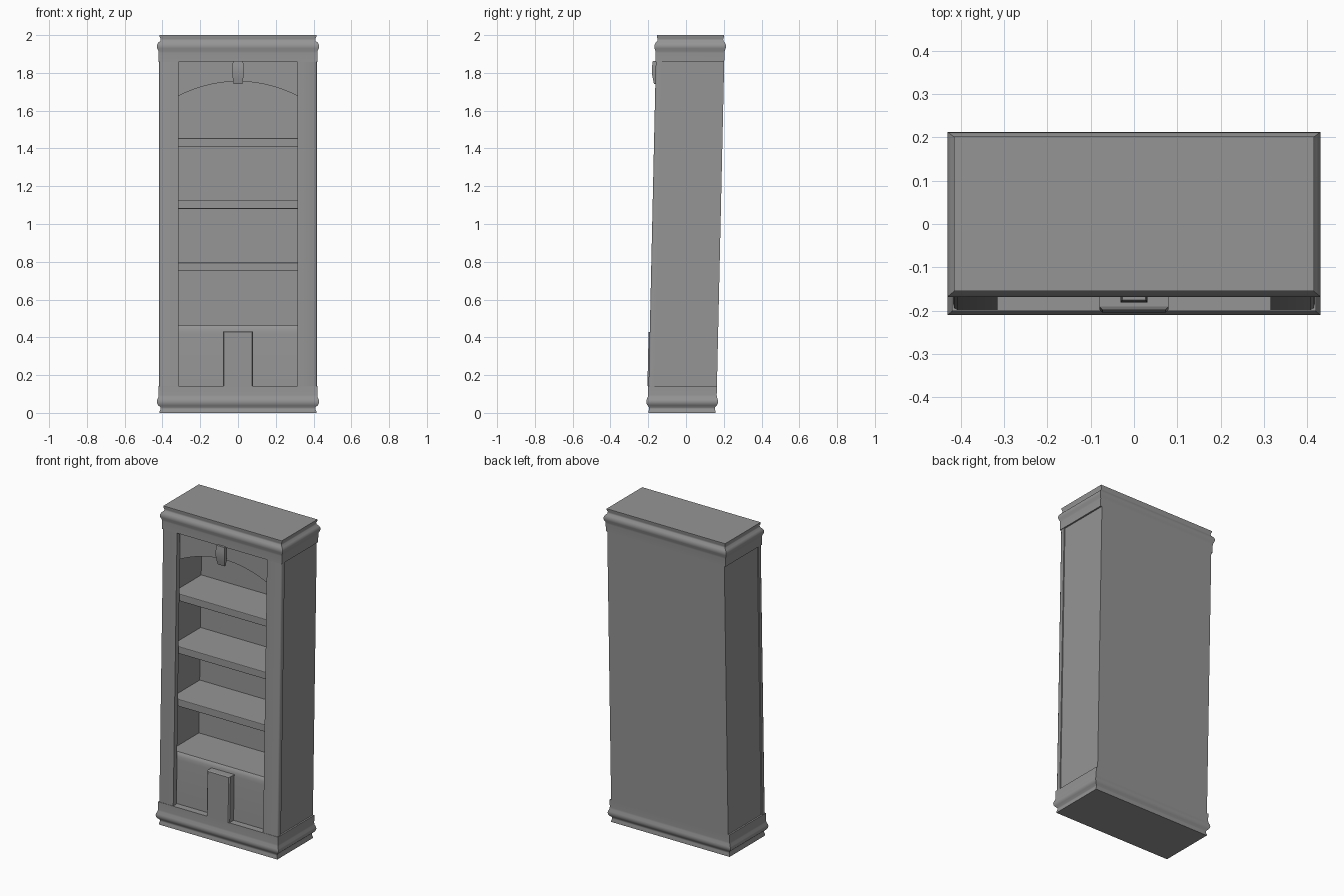
import bpy, bmesh, math

if "Cube" in bpy.data.objects:
    bpy.data.objects.remove(bpy.data.objects["Cube"])

LEAN = 0.0225          # the whole case leans backwards

# Dark grey finish
finish_mat = bpy.data.materials.new("dark_grey")
finish_mat.diffuse_color = (.30, .30, .30, 1)
finish_mat.use_nodes = True
finish_mat.node_tree.nodes["Principled BSDF"].inputs["Base Color"].default_value = finish_mat.diffuse_color


def finish(name, bm, bevel=0.0, smooth=False):
    """Turn a bmesh into an object, applying bevel and lean."""
    bmesh.ops.recalc_face_normals(bm, faces=bm.faces)
    if bevel:
        bmesh.ops.bevel(bm, geom=bm.edges[:], offset=bevel, segments=2,
                        profile=0.5, affect='EDGES')
    for v in bm.verts:
        v.co.y += LEAN * (v.co.z - 1)
    me = bpy.data.meshes.new(name)
    bm.to_mesh(me)
    bm.free()
    me.materials.append(finish_mat)
    ob = bpy.data.objects.new(name, me)
    bpy.context.collection.objects.link(ob)
    if smooth:
        bpy.context.view_layer.objects.active = ob
        ob.select_set(True)
        bpy.ops.object.shade_smooth_by_angle(angle=math.radians(50))
        ob.select_set(False)
    return ob


def box(name, x, y, z, bevel=0.0):
    bm = bmesh.new()
    bmesh.ops.create_cube(bm, size=1)
    for v in bm.verts:
        for i, (a, b) in enumerate((x, y, z)):
            v.co[i] = a if v.co[i] < 0 else b
    return finish(name, bm, bevel)


def loft(name, rings, smooth=False):
    """Skin a stack of closed rings of points and cap both ends."""
    bm = bmesh.new()
    loops = [[bm.verts.new(p) for p in ring] for ring in rings]
    for a, b in zip(loops, loops[1:]):
        for i in range(len(a)):
            j = (i + 1) % len(a)
            bm.faces.new((a[i], a[j], b[j], b[i]))
    bm.faces.new(loops[0])
    bm.faces.new(loops[-1])
    return finish(name, bm, smooth=smooth)


def rect(hx, y0, y1, z):
    return [(-hx, y0, z), (hx, y0, z), (hx, y1, z), (-hx, y1, z)]


# Base and crown mouldings share one profile: (height, outset from the body)
PROFILE = [(0, -.005), (.008, -.005), (.02, -.010), (.03, -.009), (.04, .002),
           (.05, .008), (.06, .010), (.07, .008), (.085, .001), (.095, 0), (.143, 0)]
for name, z_of in (("base_moulding", lambda h: h), ("crown_moulding", lambda h: 2 - h)):
    loft(name, [rect(.42 + o, -.181 - o * .8, .183 + o * .8, z_of(h))
                for h, o in PROFILE], smooth=True)

# Carcass: side walls, front uprights with eased outer corner, and back
UPRIGHT = [(.315, -.147), (.315, -.179), (.408, -.179), (.414, -.176), (.417, -.168), (.417, -.147)]
for s, side in ((-1, "left"), (1, "right")):
    box(side + "_side", sorted((s * .37, s * .41)), (-.16, .182), (.14, 1.861))
    loft(side + "_upright", [[(s * x, y, z) for x, y in UPRIGHT] for z in (.14, 1.862)], smooth=True)
box("back_panel", (-.41, .41), (.15, .183), (.14, 1.861))

# Shelves
for i in range(3):
    top = 1.455 - i * .33
    box(f"shelf_{i + 1}", (-.372, .372), (-.134, .155), (top - .045, top), .004)

# Lower cupboard block with rounded top lip
lip = [(.155, .14), (-.139, .14), (-.139, .42), (-.137, .44), (-.133, .454), (-.126, .463), (.155, .463)]
loft("lower_cupboard", [[(x, y, z) for y, z in lip] for x in (-.372, .372)], smooth=True)

# Raised plaque on the lower front, with chamfered face
loft("lower_plaque", [[(x, y, z) for x, z in ((-w, .143), (w, .143), (w, t), (-w, t))]
                      for y, w, t in ((-.135, .08, .43), (-.178, .08, .43), (-.185, .073, .427))])

# Arched header
N = 20
arch = [(.372, 1.862), (-.372, 1.862), (-.372, 1.68)]
for i in range(N + 1):
    u = -1 + 2 * i / N
    arch.append((.316 * u, 1.755 - .077 * u * u))
arch.append((.372, 1.68))
loft("arched_header", [[(x, y, z) for x, z in arch] for y in (-.139, -.11)], smooth=True)

# Keystone with bulging outline, carried on a narrow neck
KEY = [(1.74, .023, .186), (1.765, .027, .192), (1.80, .031, .199),
       (1.83, .030, .199), (1.862, .027, .195)]
loft("keystone", [rect(w, -d, -.172, z) for z, w, d in KEY], smooth=True)
box("keystone_neck", (-.012, .008), (-.175, -.13), (1.765, 1.862))
